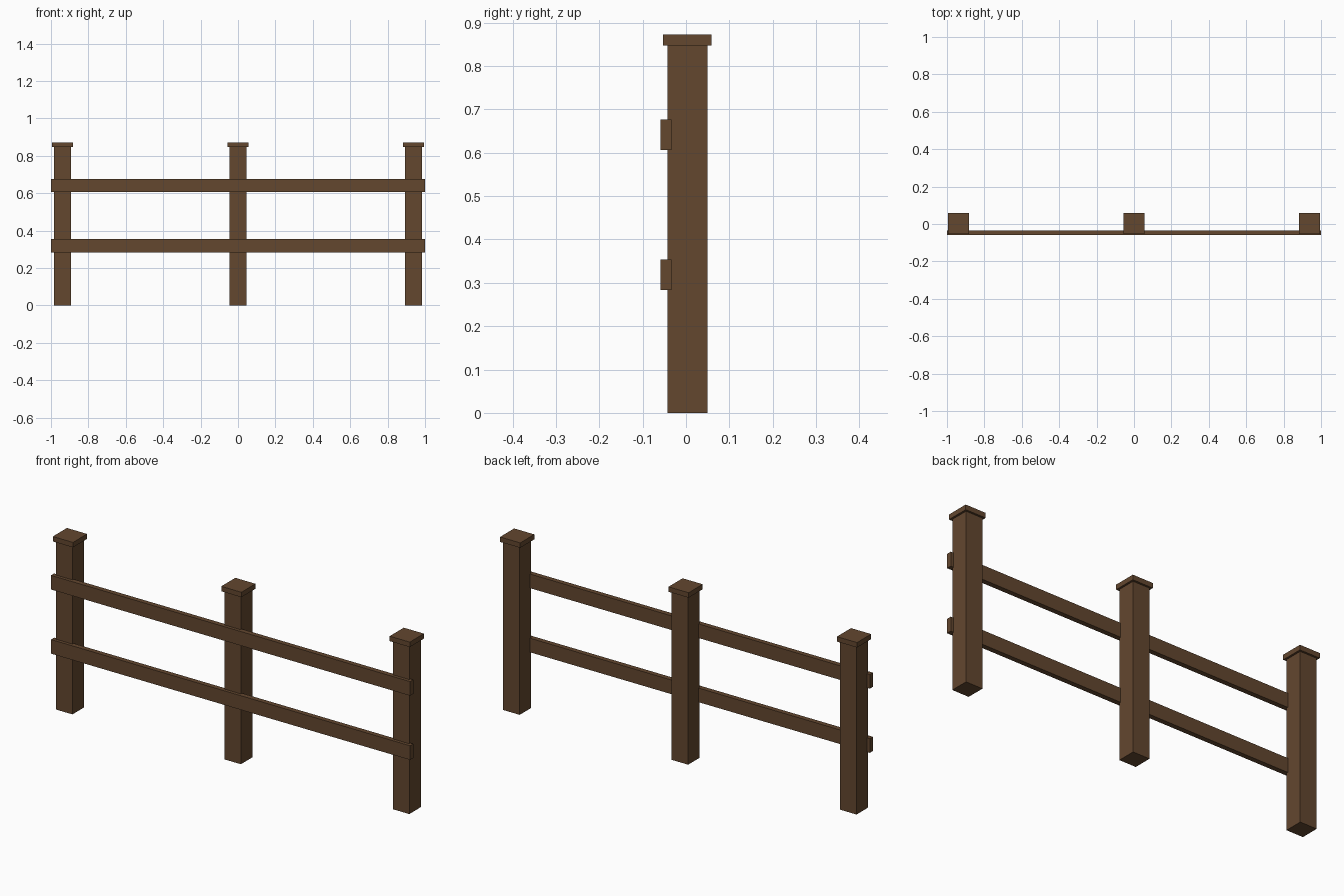
import bpy
import bmesh
from mathutils import Vector

default = bpy.data.objects.get("Cube")
if default:
    bpy.data.objects.remove(default, do_unlink=True)

# Single brown wood colour
wood = bpy.data.materials.new("brown_wood")
wood.use_nodes = True
colour = (0.125, 0.063, 0.028, 1)
wood.diffuse_color = colour
wood.node_tree.nodes["Principled BSDF"].inputs["Base Color"].default_value = colour


def box(name, low, high):
    """Flat-faced box between two opposite corners."""
    low, high = Vector(low), Vector(high)
    centre, size = (low + high) / 2, high - low
    bm = bmesh.new()
    bmesh.ops.create_cube(bm, size=1)
    bmesh.ops.scale(bm, vec=size, verts=bm.verts)
    mesh = bpy.data.meshes.new(name)
    bm.to_mesh(mesh)
    bm.free()
    mesh.materials.append(wood)
    obj = bpy.data.objects.new(name, mesh)
    obj.location = centre
    bpy.context.collection.objects.link(obj)
    return obj


POST_Y = 0.003
POST_HALF = 0.046
CAP_HALF = 0.056
CAP_BOTTOM, CAP_TOP = 0.847, 0.872

# Square posts with overhanging flat caps
for side, x in (("right", -0.938), ("middle", 0), ("left", 0.938)):
    for part, half, bottom, top in (("post", POST_HALF, 0, CAP_BOTTOM),
                                    ("post_cap", CAP_HALF, CAP_BOTTOM, CAP_TOP)):
        box(f"{side}_{part}", (x - half, POST_Y - half, bottom),
            (x + half, POST_Y + half, top))

# Horizontal rails let into the front of the posts
for level, bottom in (("lower", 0.283), ("upper", 0.606)):
    box(f"{level}_rail", (-1, -0.059, bottom), (1, -0.034, bottom + 0.071))
